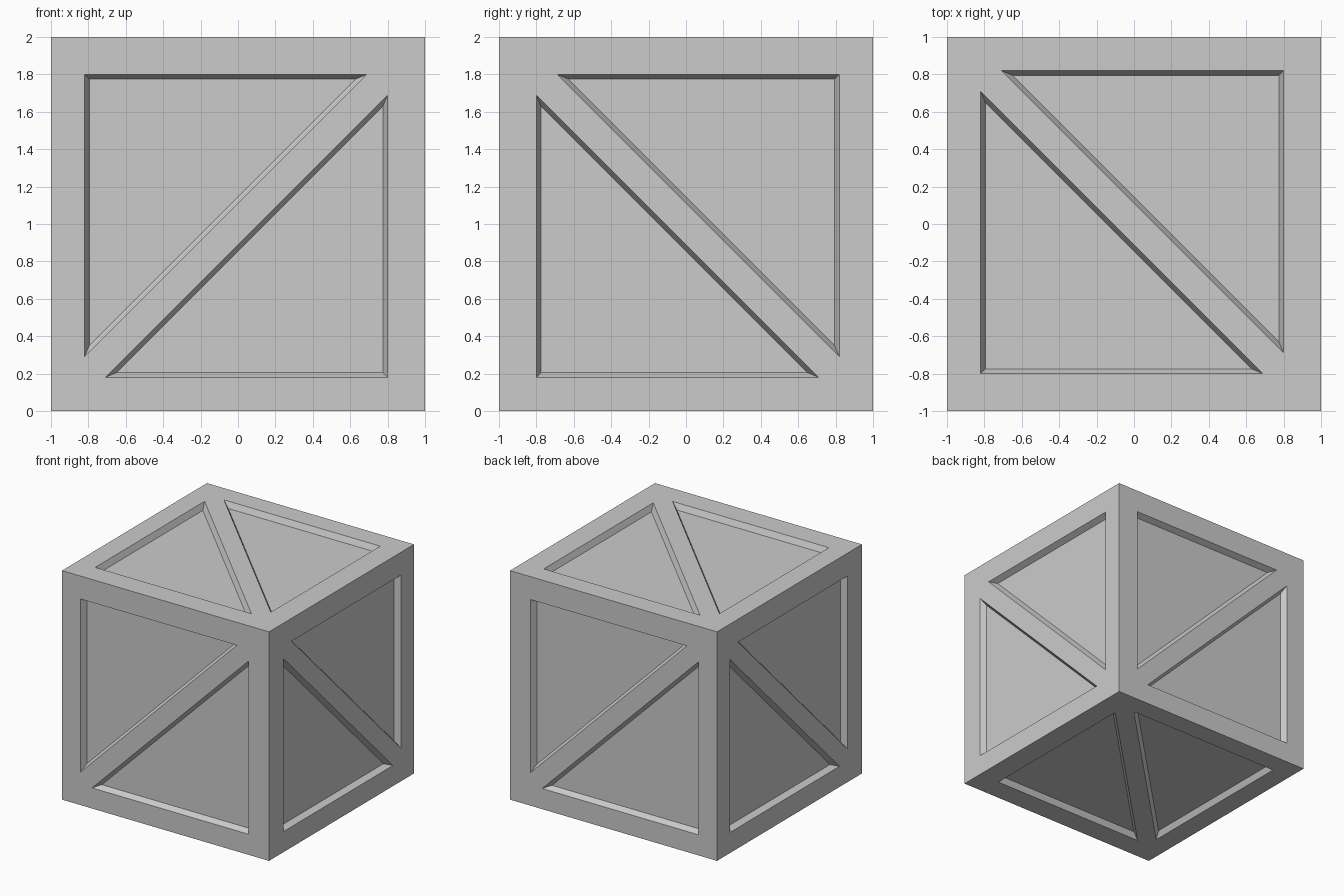
import bpy, bmesh

if "Cube" in bpy.data.objects:
    bpy.data.objects.remove(bpy.data.objects["Cube"])

LO, HI = (-0.82, -0.80, -0.82), (0.80, 0.82, 0.80)   # panel limits on x, y, z
LEG = 1.51                                            # short side of each panel
INSET, DEPTH = 0.025, 0.05

bm = bmesh.new()
panels = []


def build_side(axis, side):
    """One cube side: a frame with a diagonal brace and two triangular panels."""
    a, b = [i for i in range(3) if i != axis]

    def vert(u, v):
        co = [0, 0, 0]
        co[axis], co[a], co[b] = side, u, v
        co[2] += 1
        return bm.verts.new(co)

    corner = {(p, q): vert(p, q) for p in (-1, 1) for q in (-1, 1)}
    brace = []
    for p in (-1, 1):
        q = p * side                                  # square corner of the panel
        u = HI[a] if p > 0 else LO[a]
        v = HI[b] if q > 0 else LO[b]
        r, ea, eb = vert(u, v), vert(u - p * LEG, v), vert(u, v - q * LEG)
        c, ca, cb = corner[p, q], corner[-p, q], corner[p, -q]
        bm.faces.new((c, ca, ea, r))
        bm.faces.new((c, r, eb, cb))
        panels.append(bm.faces.new((r, ea, eb)))
        brace += [ca, ea, eb]
    bm.faces.new(brace)


for axis in range(3):
    for side in (-1, 1):
        build_side(axis, side)

# Join the sides, then sink the panels with sloped walls
bmesh.ops.remove_doubles(bm, verts=bm.verts[:], dist=1e-4)
bmesh.ops.recalc_face_normals(bm, faces=bm.faces[:])
bmesh.ops.inset_individual(bm, faces=panels, thickness=INSET, depth=-DEPTH,
                           use_even_offset=True)

mesh = bpy.data.meshes.new("crate")
bm.to_mesh(mesh)
bm.free()
bpy.context.collection.objects.link(bpy.data.objects.new("crate", mesh))
